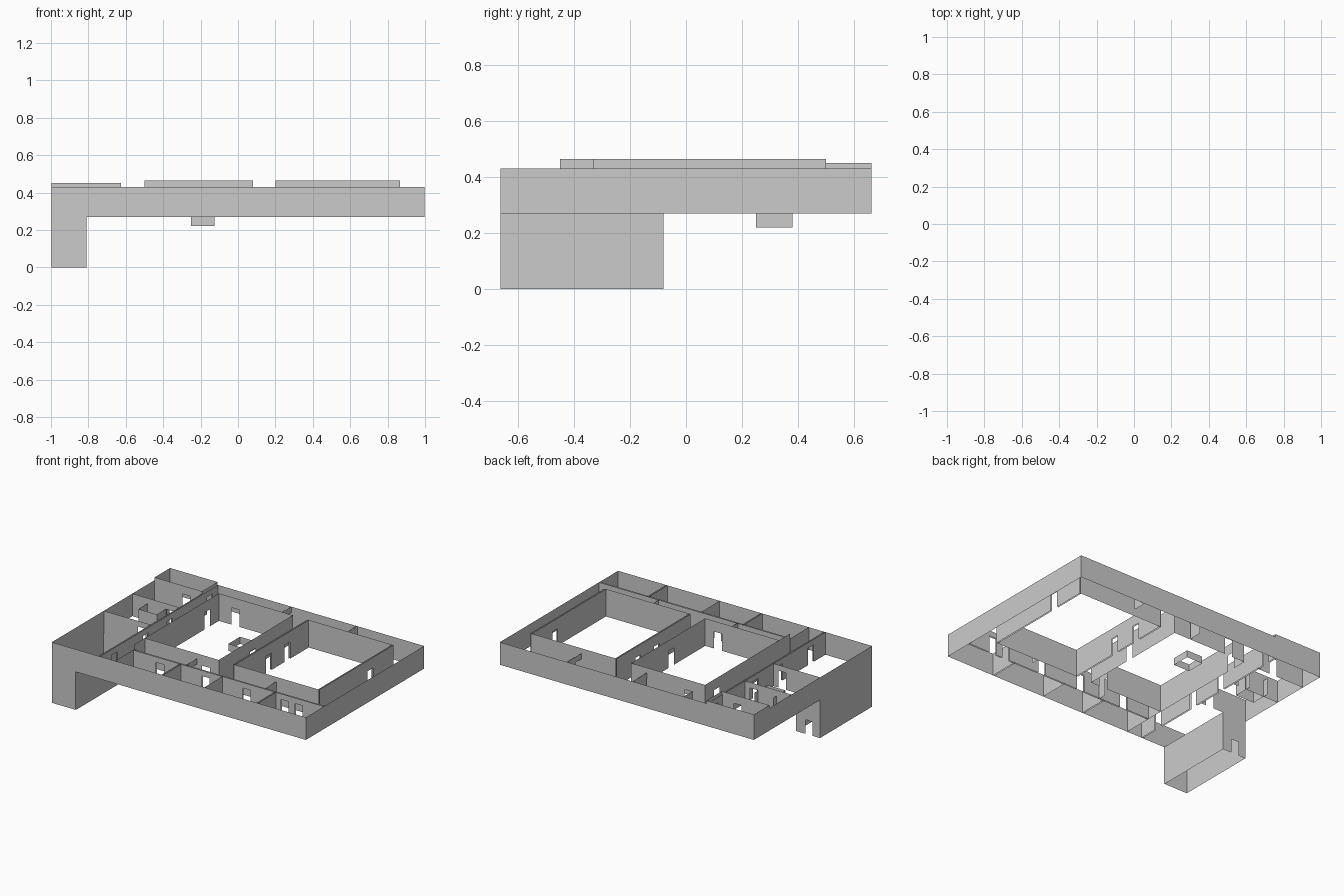
import bpy

cube = bpy.data.objects.get("Cube")
if cube:
    bpy.data.objects.remove(cube)

grey = bpy.data.materials.new("plaster_grey")
grey.use_nodes = True
grey.diffuse_color = (0.6, 0.6, 0.6, 1)
grey.node_tree.nodes["Principled BSDF"].inputs["Base Color"].default_value = (0.6, 0.6, 0.6, 1)

FLOOR, TOP, TALL, MID = 0.27, 0.43, 0.465, 0.45
DOOR_TOP = 0.39
W, D = 0.997, 0.663


def wall(name, axis, pos, a, b, top=TOP, base=FLOOR, doors=(), gap=0, door_w=0.06, door_h=None):
    """Upright sheet along 'axis' at 'pos', with doorways centred on 'doors'; gap makes it two sheets."""
    door_h = door_h or DOOR_TOP - base
    verts, faces = [], []

    def panel(p, s, e, z0, z1):
        n = len(verts)
        for t, z in ((s, z0), (e, z0), (e, z1), (s, z1)):
            verts.append((t, p, z) if axis == "x" else (p, t, z))
        faces.append((n, n + 1, n + 2, n + 3))

    for p in ((pos - gap / 2, pos + gap / 2) if gap else (pos,)):
        start = a
        for d in sorted(doors):
            panel(p, start, d - door_w / 2, base, top)
            panel(p, d - door_w / 2, d + door_w / 2, base + door_h, top)
            start = d + door_w / 2
        panel(p, start, b, base, top)
    mesh = bpy.data.meshes.new(name)
    mesh.from_pydata(verts, [], faces)
    mesh.materials.append(grey)
    obj = bpy.data.objects.new(name, mesh)
    bpy.context.collection.objects.link(obj)
    return obj


def ring(name, x0, x1, y0, y1, base, top):
    """Four plain sheets around a rectangle."""
    wall(name + "_front", "x", y0, x0, x1, top, base)
    wall(name + "_back", "x", y1, x0, x1, top, base)
    wall(name + "_right", "y", x0, y0, y1, top, base)
    wall(name + "_left", "y", x1, y0, y1, top, base)


# Outer shell, with the raised corner room at the back
ring("outer_wall", -W, W, -D, D, FLOOR, TOP)
wall("corner_room_back", "x", D, -W, -0.625, MID, TOP)
wall("corner_room_side", "y", -W, 0.49, D, MID, TOP)
wall("corner_room_inner_side", "y", -0.625, 0.49, D, MID, TOP)
wall("corner_room_front", "x", 0.49, -W, -0.625, MID, doors=(-0.75,))

# Lower stair tower
wall("tower_front", "x", -D, -W, -0.81, FLOOR, 0)
wall("tower_outer_side", "y", -W, -D, -0.08, FLOOR, 0)
wall("tower_inner_side", "y", -0.81, -D, -0.08, FLOOR, 0, gap=0.004)
wall("tower_back", "x", -0.08, -W, -0.81, FLOOR, 0, doors=(-0.91,), door_h=0.1, gap=0.004)

# Side wing: long partition, room dividers and a small shaft
wall("wing_partition", "y", -0.625, -D, D, doors=(-0.5, -0.15, 0.12, 0.57), gap=0.01)
for i, y in enumerate((-0.08, 0.24)):
    wall(f"wing_divider_{i}", "x", y, -W, -0.63, doors=(-0.7,))
wall("shaft_front", "x", 0.14, -0.88, -0.735, 0.39)
for i, x in enumerate((-0.88, -0.735)):
    wall(f"shaft_side_{i}", "y", x, 0.14, 0.28, 0.39)

# Two courtyards
wall("small_court_front", "x", -0.33, -0.5, 0.08, TALL, doors=(-0.02,))
wall("small_court_back", "x", 0.5, -0.5, 0.08, TALL, doors=(-0.37,))
wall("small_court_right", "y", -0.5, -0.45, 0.5, TALL, doors=(0.37,))
wall("small_court_left", "y", 0.08, -0.33, 0.5, TALL, doors=(0.05,))
wall("large_court_front", "x", -0.33, 0.2, 0.865, TALL)
wall("large_court_back", "x", 0.5, 0.2, 0.865, TALL)
wall("large_court_right", "y", 0.2, -0.33, 0.5, TALL, doors=(0.05, 0.26), gap=0.01)
wall("large_court_left", "y", 0.865, -0.33, 0.5, TALL, doors=(0.24,), gap=0.01)

# Sunken basin under the small court
ring("basin", -0.25, -0.125, 0.25, 0.38, 0.22, FLOOR)

# Front row of rooms
wall("front_room_partition", "x", -0.455, -0.5, W, doors=(-0.29, 0.07, 0.39, 0.69, 0.8), gap=0.01)
for i, x in enumerate((-0.5, -0.13, 0.2, 0.615)):
    wall(f"front_room_divider_{i}", "y", x, -D, -0.455, gap=0.01 if i % 2 else 0)

# Corridor wing walls with lintels over the passage
for i, (x, a, b, lo, hi) in enumerate((
        (-0.045, 0.51, 0.6, 0.5, D), (0.47, 0.57, D, 0.5, D),
        (-0.09, -0.455, -0.4, -0.455, -0.33), (0.53, -0.38, -0.33, -0.455, -0.33))):
    wall(f"corridor_pier_{i}", "y", x, a, b, gap=0.006)
    wall(f"corridor_lintel_{i}", "y", x, lo, hi, base=DOOR_TOP)
